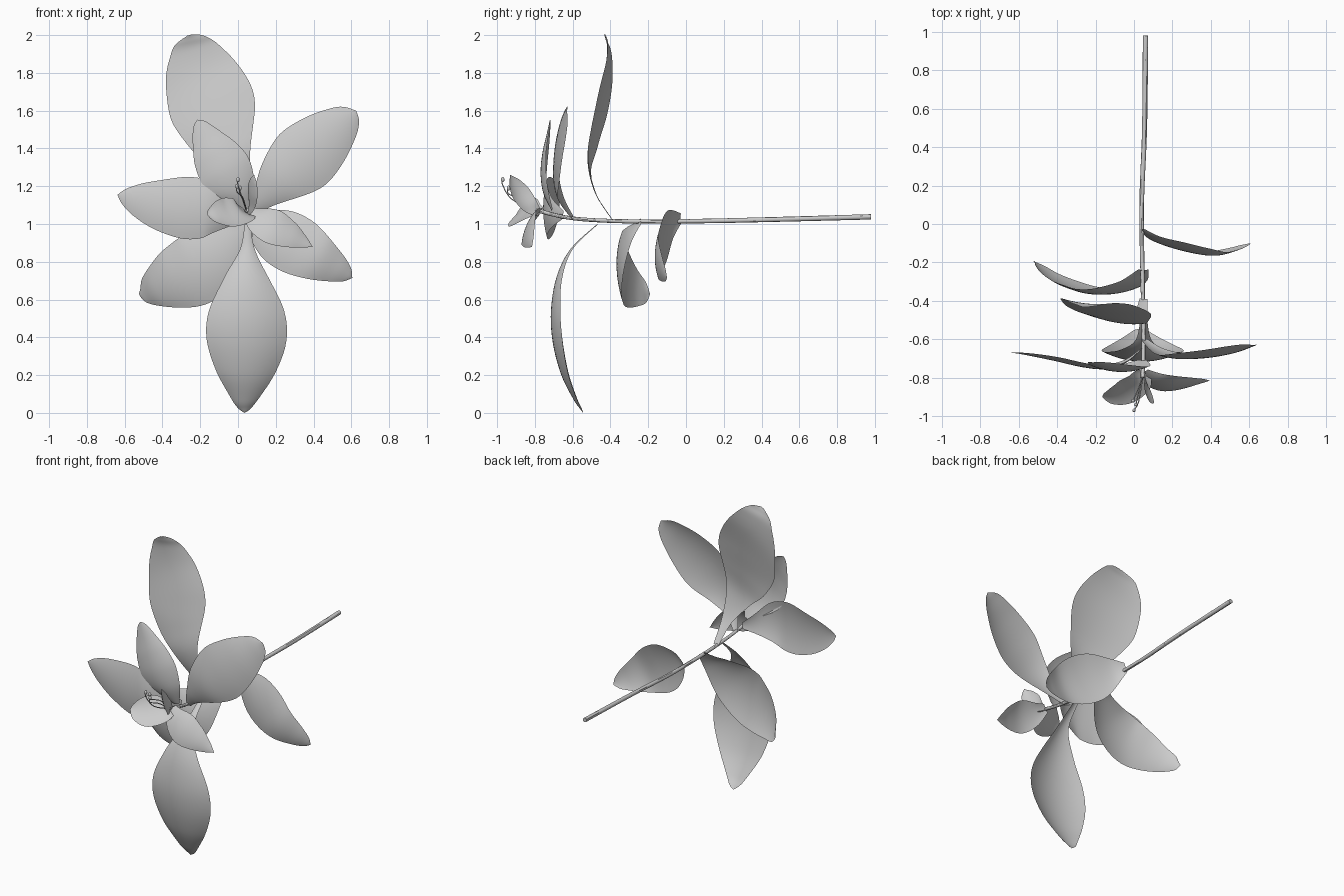
import bpy
from mathutils import Vector


def spline(pts, n):
    """Sample a Catmull-Rom curve through points of any length."""
    out = []
    last = len(pts) - 1
    for i in range(last):
        a, b, c, d = (pts[max(i - 1, 0)], pts[i], pts[i + 1], pts[min(i + 2, last)])
        for k in range(n):
            t = k / n
            out.append([0.5 * (2 * q + (r - p) * t + (2 * p - 5 * q + 4 * r - s) * t * t
                               + (3 * q - p - 3 * r + s) * t ** 3)
                        for p, q, r, s in zip(a, b, c, d)])
    return out + [list(pts[-1])]


def leaf(name, stations, normal=(0, -1, 0), cup=0.25, cols=12):
    """Sheet along a centre line; each station is x, y, z, half width."""
    rows = spline(stations, 6)
    mid = [Vector(r[:3]) for r in rows]
    n0 = Vector(normal).normalized()
    verts, faces = [], []
    for i, r in enumerate(rows):
        tan = (mid[min(i + 1, len(mid) - 1)] - mid[max(i - 1, 0)]).normalized()
        side = tan.cross(n0).normalized()
        nrm = side.cross(tan).normalized()
        w = max(r[3], 0.0015)
        for j in range(cols + 1):
            u = 2 * j / cols - 1
            verts.append(mid[i] + side * u * w - nrm * cup * w * u * u)
    for i in range(len(rows) - 1):
        for j in range(cols):
            a = i * (cols + 1) + j
            faces.append((a, a + 1, a + cols + 2, a + cols + 1))
    me = bpy.data.meshes.new(name)
    me.from_pydata(verts, [], faces)
    me.shade_smooth()
    ob = bpy.data.objects.new(name, me)
    bpy.context.collection.objects.link(ob)


def tube(name, pts, sides=20):
    """Round tapered tube; each point is x, y, z, radius."""
    rows = spline(pts, 6)
    cu = bpy.data.curves.new(name, 'CURVE')
    cu.dimensions = '3D'
    cu.bevel_depth = 1
    cu.bevel_resolution = sides // 4 - 1
    cu.use_fill_caps = True
    sp = cu.splines.new('POLY')
    sp.points.add(len(rows) - 1)
    for p, r in zip(sp.points, rows):
        p.co = (*r[:3], 1)
        p.radius = r[3]
    ob = bpy.data.objects.new(name, cu)
    bpy.context.collection.objects.link(ob)
    bpy.ops.object.select_all(action='DESELECT')
    ob.select_set(True)
    bpy.context.view_layer.objects.active = ob
    bpy.ops.object.convert(target='MESH')
    bpy.ops.object.shade_smooth_by_angle()


# Long stem
tube("stem", [(.06, .98, 1.038, .014), (.055, .5, 1.025, .013), (.04, .1, 1.016, .012),
              (.045, -.3, 1.014, .011), (.05, -.6, 1.03, .01), (.045, -.8, 1.075, .011)])

# Large leaves
leaf("top_leaf", [(.05, -.39, 1.02, .02), (.03, -.48, 1.16, .04), (-.03, -.52, 1.32, .10),
                  (-.09, -.50, 1.47, .18), (-.14, -.465, 1.63, .23), (-.2, -.425, 1.8, .195),
                  (-.235, -.415, 1.92, .13), (-.25, -.425, 1.975, .075), (-.258, -.433, 2.0, .01)],
     normal=(-.08, -1, 0), cup=.1)
leaf("bottom_leaf", [(.05, -.47, 1.0, .015), (.05, -.61, .87, .04), (.045, -.685, .72, .12),
                     (.045, -.715, .54, .2), (.045, -.705, .37, .21), (.04, -.66, .2, .155),
                     (.035, -.595, .07, .075), (.034, -.56, .02, .035), (.033, -.545, 0, 0)])
leaf("upper_right_leaf", [(.05, -.6, 1.03, .02), (.12, -.66, 1.12, .055), (.22, -.70, 1.23, .13),
                          (.34, -.70, 1.34, .18), (.46, -.68, 1.45, .155),
                          (.56, -.65, 1.54, .10), (.605, -.635, 1.58, .055),
                          (.625, -.63, 1.6, 0)], cup=.15)
leaf("left_leaf", [(.04, -.65, 1.05, .02), (-.04, -.72, 1.06, .08), (-.15, -.755, 1.08, .145),
                   (-.27, -.745, 1.085, .165), (-.4, -.715, 1.10, .14), (-.52, -.69, 1.125, .095),
                   (-.6, -.675, 1.145, .045), (-.638, -.67, 1.155, 0)], cup=.13)
leaf("lower_left_leaf", [(.05, -.24, 1.02, .03), (0, -.31, .94, .09), (-.1, -.36, .84, .165),
                         (-.22, -.365, .76, .19), (-.34, -.33, .705, .165),
                         (-.44, -.275, .66, .11), (-.5, -.22, .635, .06),
                         (-.525, -.19, .63, 0)], cup=.15)
leaf("lower_right_leaf", [(.04, -.03, 1.03, .03), (.1, -.08, 1.0, .085), (.2, -.12, .945, .145),
                          (.31, -.15, .885, .155), (.42, -.165, .82, .125),
                          (.52, -.14, .765, .08), (.58, -.115, .73, .04),
                          (.605, -.1, .715, 0)], cup=.15)

# Small inner petals
leaf("upper_petal", [(.045, -.71, 1.07, .02), (0, -.755, 1.17, .10), (-.06, -.77, 1.27, .14),
                     (-.12, -.76, 1.37, .125), (-.17, -.74, 1.46, .08),
                     (-.205, -.725, 1.53, .035), (-.215, -.72, 1.552, 0)], cup=.2)
leaf("lower_right_petal", [(.05, -.77, 1.07, .03), (.11, -.82, 1.03, .08),
                           (.19, -.845, .99, .1), (.28, -.84, .945, .075),
                           (.35, -.825, .905, .035), (.395, -.815, .88, 0)],
     normal=(0, -.85, .4), cup=.15)
leaf("lower_left_petal", [(.05, -.77, 1.06, .04), (.02, -.82, 1.06, .085),
                          (-.05, -.86, 1.05, .1), (-.11, -.885, 1.05, .075),
                          (-.15, -.895, 1.05, .035), (-.165, -.90, 1.05, 0)],
     normal=(0, -.8, .6), cup=-.2)
leaf("upright_petal", [(.05, -.78, 1.06, .02), (.06, -.83, 1.1, .045), (.065, -.88, 1.16, .055),
                       (.075, -.915, 1.22, .035), (.085, -.93, 1.26, 0)],
     normal=(-.5, -.7, .5))

# Curved stamens with small round tips
for k, (x, y, z, my, mz) in enumerate([(.0, -.97, 1.235, -.95, 1.13), (.01, -.94, 1.19, -.90, 1.13),
                                       (-.005, -.92, 1.2, -.88, 1.14)]):
    tube(f"stamen_{k + 1}", [(.045, -.79, 1.07, .004), (.025, my + .03, mz, .003),
                             (x, y, z - .03, .003), (x, y, z, .003)], 8)
    bpy.ops.mesh.primitive_uv_sphere_add(segments=12, ring_count=8, radius=.009, location=(x, y, z))
    tip = bpy.context.object
    tip.name = f"stamen_tip_{k + 1}"
    tip.scale = (1, 1, 1.5)
    bpy.ops.object.shade_smooth()
